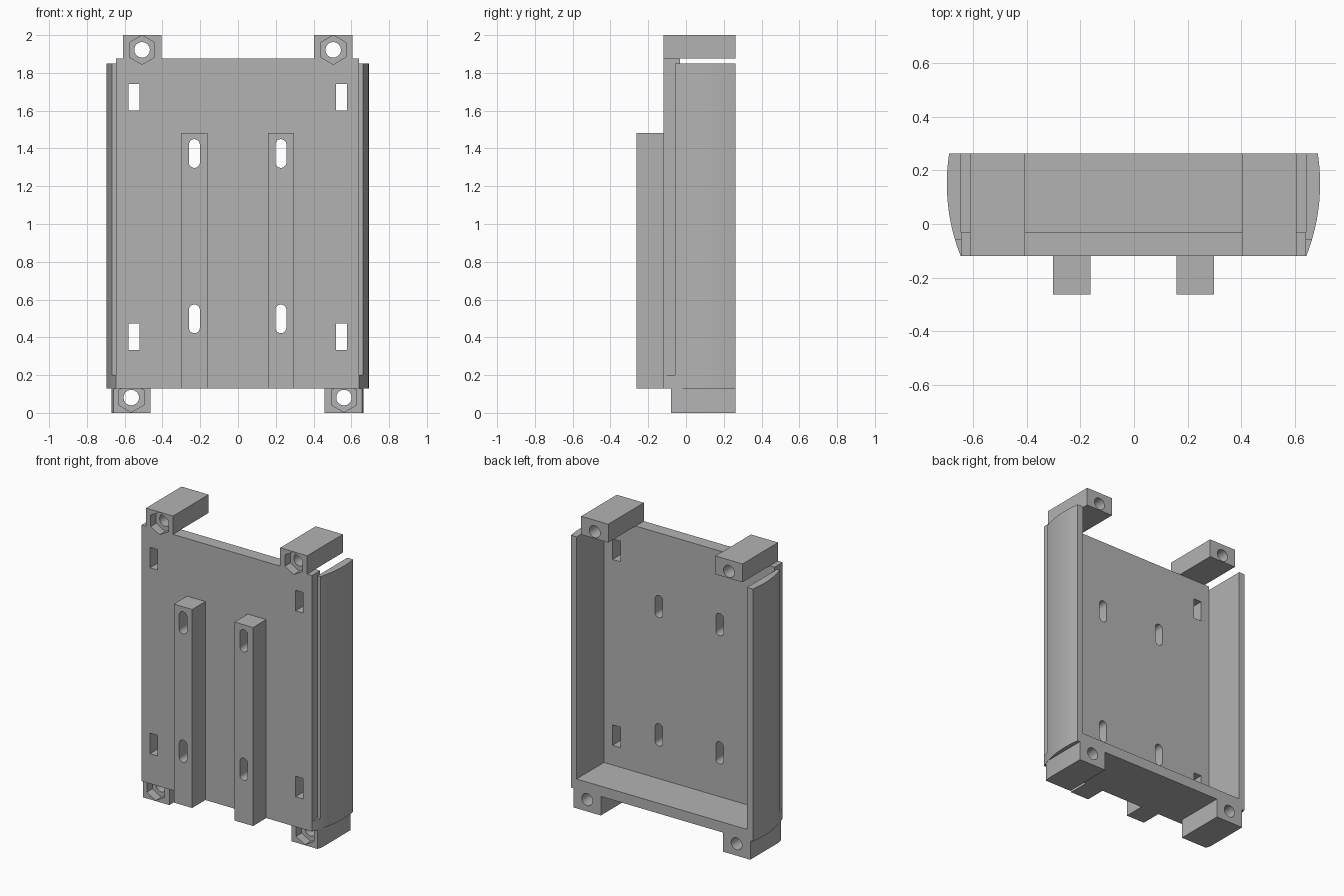
import bpy, bmesh, math
from mathutils import Vector

if "Cube" in bpy.data.objects:
    bpy.data.objects.remove(bpy.data.objects["Cube"])

MID = -0.002                 # symmetry plane
BACK, FRONT = 0.263, -0.12
grey = bpy.data.materials.new("plain_grey")
grey.use_nodes = True
COLOUR = (0.45, 0.45, 0.45, 1)
grey.diffuse_color = COLOUR
grey.node_tree.nodes["Principled BSDF"].inputs["Base Color"].default_value = COLOUR


def prism(bm, outline, along):
    """Close an outline and extrude it by a vector."""
    face = bm.faces.new([bm.verts.new(p) for p in outline])
    made = bmesh.ops.extrude_face_region(bm, geom=[face])["geom"]
    bmesh.ops.translate(bm, vec=Vector(along),
                        verts=[v for v in made if isinstance(v, bmesh.types.BMVert)])


def finish(name, bm):
    bmesh.ops.recalc_face_normals(bm, faces=bm.faces)
    mesh = bpy.data.meshes.new(name)
    bm.to_mesh(mesh)
    bm.free()
    obj = bpy.data.objects.new(name, mesh)
    bpy.context.collection.objects.link(obj)
    mesh.materials.append(grey)
    return obj


def upright(name, outline, z0, z1):
    bm = bmesh.new()
    prism(bm, [(x + MID, y, z0) for x, y in outline], (0, 0, z1 - z0))
    return finish(name, bm)


def box(name, x0, x1, y0, y1, z0, z1):
    return upright(name, [(x0, y0), (x1, y0), (x1, y1), (x0, y1)], z0, z1)


def bulge(y):
    """Half width of the rounded side at depth y."""
    return -0.035 + math.sqrt(0.73 ** 2 - (y - 0.15) ** 2)


def side_outline(side, y0, inner):
    ys = [y0 + (BACK - y0) * i / 20 for i in range(21)]
    arc = [(side * bulge(y), y) for y in ys]
    return arc + [(side * inner, BACK), (side * inner, y0)]


# Tray plate and bottom wall
parts = [box("back_plate", -0.643, 0.643, FRONT, -0.032, 0.13, 1.875),
         box("bottom_wall", -0.643, 0.643, -0.032, BACK, 0.13, 0.2)]

for side, label in ((1, "left"), (-1, "right")):
    # Rounded side walls, stepped back above the sill
    parts.append(upright(label + "_side_wall", side_outline(side, -0.058, 0.643), 0.2, 1.85))
    parts.append(upright(label + "_side_sill", side_outline(side, FRONT, 0.643), 0.13, 0.2))
    # Mounting rails and screw lugs
    a, b = sorted((side * 0.16, side * 0.299))
    parts.append(box(label + "_rail", a, b, -0.262, FRONT, 0.13, 1.483))
    a, b = sorted((side * 0.404, side * 0.608))
    parts.append(box(label + "_top_lug", a, b, FRONT, BACK, 1.875, 2))
    outer = bulge(-0.08)
    parts.append(upright(label + "_bottom_lug",
                         [(side * 0.46, -0.08), (side * outer, -0.08), (side * 0.667, -0.045),
                          (side * 0.667, BACK), (side * 0.46, BACK)], 0, 0.13))


# Cutters: slots, windows and screw holes run right through, nut pockets are shallow
def ring(x, z, r, n, y, stretch=0.0):
    pts = []
    for i in range(n):
        t = 2 * math.pi * (i + 0.5) / n if n > 6 else math.pi / 6 + math.pi * i / 3
        lift = stretch if math.sin(t) > 0 else -stretch
        pts.append((x + r * math.cos(t), y, z + r * math.sin(t) + lift))
    return pts


holes, pockets = bmesh.new(), bmesh.new()
THROUGH = (0, 0.8, 0)
for side in (1, -1):
    for z in (0.498, 1.373):
        prism(holes, ring(MID + side * 0.229, z, 0.029, 24, -0.4, 0.047), THROUGH)
    for z in (0.404, 1.671):
        x = MID + side * 0.549
        prism(holes, [(x + i * 0.029, -0.4, z + j * 0.07)
                      for i, j in ((-1, -1), (1, -1), (1, 1), (-1, 1))], THROUGH)
    for x, z, y in ((0.506, 1.922, FRONT), (0.563, 0.081, -0.08)):
        prism(holes, ring(MID + side * x, z, 0.041, 32, -0.4), THROUGH)
        prism(pockets, ring(MID + side * x, z, 0.077, 6, y - 0.01), (0, 0.07, 0))
cutters = [finish("through_holes", holes), finish("nut_pockets", pockets)]

for obj in parts:
    for cutter in cutters:
        mod = obj.modifiers.new(cutter.name, "BOOLEAN")
        mod.operation, mod.solver, mod.object = "DIFFERENCE", "EXACT", cutter
bpy.context.view_layer.update()
graph = bpy.context.evaluated_depsgraph_get()
cut = [bpy.data.meshes.new_from_object(obj.evaluated_get(graph)) for obj in parts]
for obj, mesh in zip(parts, cut):
    obj.modifiers.clear()
    obj.data = mesh
for cutter in cutters:
    bpy.data.objects.remove(cutter)

# Smooth the rounded faces, keep edges sharp
bpy.ops.object.select_all(action="DESELECT")
for obj in parts:
    obj.select_set(True)
bpy.context.view_layer.objects.active = parts[0]
bpy.ops.object.shade_smooth_by_angle(angle=math.radians(25))
